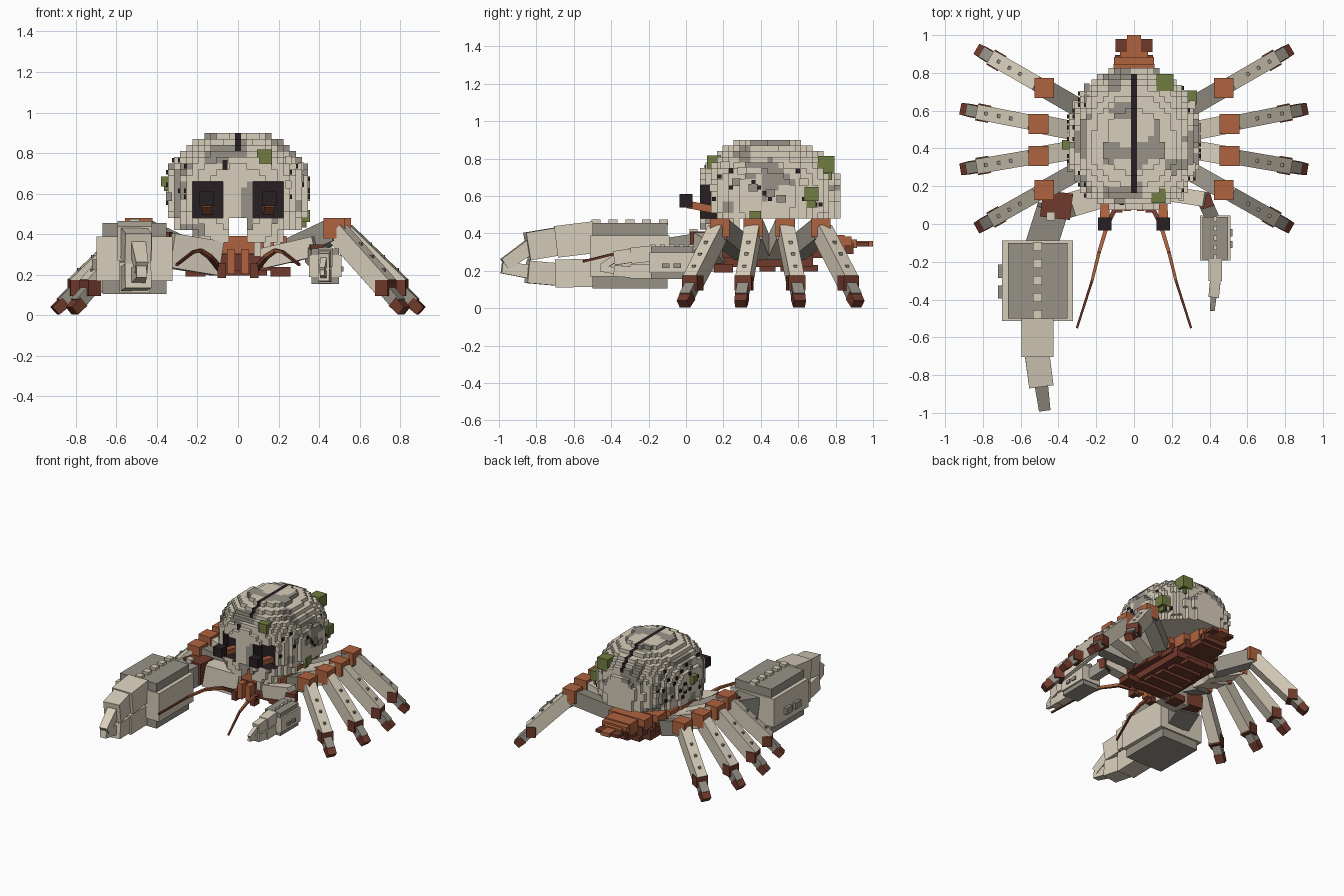
import bpy, bmesh, math, random
from mathutils import Vector, Matrix, noise

cube = bpy.data.objects.get("Cube")
if cube:
    bpy.data.objects.remove(cube)
random.seed(4)


def material(name, r, g, b):
    m = bpy.data.materials.new(name)
    m.use_nodes = True
    m.diffuse_color = (r, g, b, 1)
    m.node_tree.nodes["Principled BSDF"].inputs["Base Color"].default_value = (r, g, b, 1)
    return m


BONE = material("bone", 0.68, 0.61, 0.49)
GREY = material("grey_bone", 0.31, 0.29, 0.245)
ORANGE = material("orange_shell", 0.43, 0.125, 0.05)
BROWN = material("red_brown_shell", 0.165, 0.042, 0.025)
BLACK = material("black", 0.022, 0.014, 0.016)
MOSS = material("moss", 0.165, 0.2, 0.052)


def finish(name, bm, *mats):
    me = bpy.data.meshes.new(name)
    bmesh.ops.recalc_face_normals(bm, faces=bm.faces)
    bm.to_mesh(me)
    bm.free()
    for m in mats:
        me.materials.append(m)
    ob = bpy.data.objects.new(name, me)
    bpy.context.scene.collection.objects.link(ob)


def box(name, c, size, mat, yaw=0):
    bm = bmesh.new()
    mx = Matrix.Translation(c) @ Matrix.Rotation(yaw, 4, 'Z') @ Matrix.Diagonal((*size, 1))
    bmesh.ops.create_cube(bm, size=1, matrix=mx)
    finish(name, bm, mat)


def beam(name, a, b, w, h, mat, taper=1.0):
    """Bar from a to b, w wide and h high, scaled by taper at b."""
    a, b = Vector(a), Vector(b)
    d = (b - a).normalized()
    side = d.cross(Vector((0, 0, 1))).normalized()
    up = side.cross(d)
    bm = bmesh.new()
    bmesh.ops.create_cube(bm, size=1)
    for v in bm.verts:
        x, y, z = v.co
        k = taper if y > 0 else 1
        v.co = (b if y > 0 else a) + side * x * w * k + up * z * h * k
    finish(name, bm, mat)


# Skull: stepped dome of small blocks with carved sockets and nose
V = 0.03
CY = 0.45


def in_socket(x, y, z):
    return 0.07 < abs(x) < 0.23 and 0.48 < z < 0.66 and y < 0.21


def solid(x, y, z):
    if z < 0.36 or in_socket(x, y, z):
        return False
    if z < 0.48 and (y > 0.3 or abs(x) < 0.05):
        return False
    if z < 0.42 and abs(x) > 0.22:
        return False
    t = (z - 0.62) / 0.29 if z > 0.62 else (0.62 - z) / 0.5
    p = 2.35 if y < CY else 2.0
    ring = (abs(x) / 0.352) ** p + (abs(y - CY) / 0.385) ** p
    return ring + t ** 2.15 <= 1


def cell(i, j, k):
    return i * V, CY + j * V, 0.885 - k * V


def skull():
    cells = {(i, j, k) for i in range(-13, 14) for j in range(-14, 15)
             for k in range(20) if solid(*cell(i, j, k))}
    bm = bmesh.new()
    verts = {}
    steps = [Vector(s) for s in ((1, 0, 0), (-1, 0, 0), (0, 1, 0), (0, -1, 0), (0, 0, 1), (0, 0, -1))]
    for c in sorted(cells):
        x, y, z = cell(*c)
        for n in steps:
            out = (c[0] + int(n.x), c[1] + int(n.y), c[2] - int(n.z))
            if out in cells:
                continue
            u = Vector((n.y, n.z, n.x))
            w = n.cross(u)
            quad = []
            for p, q in ((-1, -1), (1, -1), (1, 1), (-1, 1)):
                co = Vector((x, y, z)) + (n + u * p + w * q) * V / 2
                key = tuple(round(e, 3) for e in co)
                if key not in verts:
                    verts[key] = bm.verts.new(co)
                quad.append(verts[key])
            f = bm.faces.new(quad)
            crack = c[0] == 0 and z > 0.74 and 0.16 < y < 0.79 and n.z >= 0
            if crack or in_socket(*cell(*out)):
                f.material_index = 2
            elif noise.noise(Vector((x, y, z)) * 7) > 0.25:
                f.material_index = 1
    finish("skull", bm, BONE, GREY, BLACK)
    return cells


cells = skull()

# Dark chips dotted around the sides of the skull, and raised crust blocks
rim = sorted(c for c in cells if 3 < c[2] < 12 and abs(c[0]) > 7 and
             (c[0] + (1 if c[0] > 0 else -1), c[1], c[2]) not in cells)
for i, c in enumerate(random.sample(rim, 36)):
    x, y, z = cell(*c)
    box(f"skull_chip_{i}", (x + math.copysign(V / 2, x), y, z), (0.022,) * 3, BLACK)
for i, c in enumerate(random.sample(rim, 14)):
    x, y, z = cell(*c)
    box(f"skull_crust_{i}", (x + math.copysign(0.01, x), y, z), (0.03, 0.05, 0.04), GREY if i % 2 else BONE)
for i, c in enumerate(((-0.065, 0.13, 0.74), (0, 0.12, 0.72))):
    box(f"brow_chip_{i}", c, (0.025, 0.06, 0.05), BLACK)

# Moss clumps
for i, (c, s) in enumerate((((0.13, 0.15, 0.78), 0.075), ((0.165, 0.75, 0.77), 0.09),
                            ((0.295, 0.67, 0.61), 0.075), ((0.325, 0.37, 0.49), 0.06),
                            ((-0.355, 0.42, 0.66), 0.05))):
    box(f"moss_{i}", c, (s, s, s), MOSS)
    box(f"moss_drip_{i}", (c[0], c[1], c[2] - s * 0.7), (s * 0.4, s * 0.7, s * 0.5), MOSS)

# Teeth along the front of the upper jaw
for i in range(-4, 5):
    if abs(i) > 1:
        box(f"tooth_{i + 4}", (i * 0.048, 0.12 + 0.004 * i * i, 0.34), (0.036, 0.04, 0.1), BONE)

# Underbody and tail plates, narrowing to the back
box("chest_plate", (0, 0.42, 0.26), (0.34, 0.52, 0.08), BROWN)
for i in range(6):
    y = 0.23 + i * 0.113
    w = 0.48 - 0.033 * max(0, i - 1) ** 1.5
    box(f"body_plate_{i}", (0, y, 0.35), (w, 0.103, 0.085), ORANGE)
    box(f"body_rim_{i}", (0, y + 0.01, 0.305), (w * 0.95, 0.113, 0.07), BROWN)
    if i < 5:
        box(f"belly_plate_{i}", (0, y - 0.02, 0.215), (w * 0.6, 0.085, 0.035), BROWN)
box("tail_joint", (0, 0.85, 0.36), (0.21, 0.07, 0.045), ORANGE)
box("tail_joint_under", (0, 0.855, 0.32), (0.2, 0.08, 0.06), BROWN)
box("tail_neck", (0, 0.895, 0.345), (0.15, 0.04, 0.045), ORANGE)
box("tail_fan", (0, 0.945, 0.342), (0.195, 0.068, 0.022), BROWN)
box("tail_tip", (0, 0.95, 0.345), (0.075, 0.1, 0.03), ORANGE)

# Mouthparts, eyes, feelers and legs on both sides
FEELER = ((0.08, 0.12, 0.22), (0.14, 0, 0.29), (0.185, -0.15, 0.32), (0.222, -0.3, 0.312), (0.302, -0.55, 0.25))
LEGS = (((0.475, 0.72), (0.83, 0.925)), ((0.505, 0.53), (0.915, 0.61)),
        ((0.505, 0.36), (0.915, 0.29)), ((0.475, 0.18), (0.83, -0.02)))


def leg(tag, s, knee, tip, inner):
    k, t = Vector((knee[0] * s, knee[1], 0)), Vector((tip[0] * s, tip[1], 0))
    d = t - k
    yaw = math.atan2(d.y, d.x)

    def at(f, z):
        p = k + d * f
        return Vector((p.x, p.y, z))

    hip = k - d.normalized() * 0.27
    beam(f"{tag}_upper", (hip.x, hip.y, 0.31), at(0, 0.42), 0.1, 0.11, inner)
    box(f"{tag}_knee", at(0, 0.43), (0.105, 0.105, 0.1), ORANGE)
    a, b = at(0.04, 0.41), at(0.72, 0.14)
    beam(f"{tag}_lower", a, b, 0.08, 0.1, BONE)
    up = Vector((0.27 * math.cos(yaw), 0.27 * math.sin(yaw), d.length * 0.68)).normalized()
    for i, f in enumerate((0.35, 0.58, 0.82)):
        box(f"{tag}_stud_{i}", a.lerp(b, f) + up * 0.048, (0.018,) * 3, GREY, yaw)
    box(f"{tag}_ankle", at(0.715, 0.135), (0.07, 0.092, 0.08), BROWN, yaw)
    beam(f"{tag}_shin", at(0.74, 0.12), at(0.89, 0.06), 0.062, 0.06, GREY)
    beam(f"{tag}_foot", at(0.85, 0.068), at(0.97, 0.022), 0.07, 0.056, BROWN, 0.9)


for s, side in ((1, "left"), (-1, "right")):
    box(f"{side}_jaw", (s * 0.035, 0.1, 0.265), (0.04, 0.06, 0.12), ORANGE)
    box(f"{side}_jaw_foot", (s * 0.08, 0.09, 0.22), (0.04, 0.06, 0.07), BROWN)
    box(f"{side}_cheek_plate", (s * 0.21, 0.2, 0.215), (0.1, 0.1, 0.045), BROWN)
    beam(f"{side}_eye_stalk", (s * 0.15, 0.24, 0.51), (s * 0.155, 0.01, 0.555), 0.05, 0.04, ORANGE)
    box(f"{side}_eye", (s * 0.155, 0, 0.575), (0.072, 0.068, 0.07), BLACK)
    pts = [(x * s, y, z) for x, y, z in FEELER]
    for i, (a, b) in enumerate(zip(pts, pts[1:])):
        w = 0.026 - i * 0.004
        beam(f"{side}_feeler_{i}", a, b, w, w, ORANGE if 0 < i < 3 else BROWN, 0.85)
    for i, (knee, tip) in enumerate(LEGS):
        leg(f"{side}_leg_{i}", s, knee, tip, GREY if i in (0, 3) else BONE)


def claw(tag, centre, scale, s):
    """Pincer reaching forward; s points to the inner side."""
    c, k = Vector(centre), Vector(scale)

    def at(x, y, z):
        return c + Vector((x * s * k.x, y * k.y, z * k.z))

    def block(name, p, size, mat):
        box(f"{tag}_{name}", at(*p), [e * f for e, f in zip(size, k)], mat)

    def bar(name, a, b, w, h, taper=1.0):
        beam(f"{tag}_{name}", at(*a), at(*b), w * k.x, h * k.z, BONE, taper)

    block("palm_core", (0, 0, 0), (0.315, 0.4, 0.35), GREY)
    block("palm_shell", (0, 0, 0), (0.375, 0.425, 0.22), BONE)
    for i in range(5):
        block(f"ridge_{i}", (0, -0.18 + 0.09 * i, 0.18), (0.048, 0.048, 0.03), BONE)
    for i, y in enumerate((0.05, -0.06)):
        block(f"side_knob_{i}", (-0.195, y, -0.03), (0.03, 0.07, 0.05), GREY)
    bar("upper_finger_base", (0, -0.19, 0.1), (0, -0.395, 0.075), 0.17, 0.17)
    bar("upper_finger_middle", (-0.005, -0.37, 0.08), (0.018, -0.55, 0.05), 0.13, 0.15)
    bar("upper_finger_tip", (0.015, -0.52, 0.06), (0.035, -0.67, -0.045), 0.072, 0.08, 0.85)
    bar("lower_finger_base", (0, -0.19, -0.09), (0, -0.4, -0.095), 0.15, 0.15)
    bar("lower_finger_middle", (-0.005, -0.38, -0.1), (0.018, -0.55, -0.085), 0.13, 0.12)
    bar("lower_finger_tip", (0.015, -0.52, -0.085), (0.035, -0.685, -0.065), 0.072, 0.08, 0.7)


claw("big_claw", (-0.51, -0.3, 0.28), (1, 1, 1), 1)
claw("small_claw", (0.43, -0.075, 0.243), (0.43, 0.56, 0.5), -1)

# Arms joining the claws to the body
beam("big_arm_shoulder", (-0.1, 0.17, 0.28), (-0.34, 0.1, 0.32), 0.13, 0.17, BONE)
box("big_arm_elbow", (-0.41, 0.1, 0.33), (0.16, 0.14, 0.16), BROWN, -0.12)
beam("big_arm_wrist", (-0.43, 0.08, 0.32), (-0.49, -0.11, 0.29), 0.17, 0.16, GREY)
box("big_arm_stud", (-0.44, 0.04, 0.41), (0.045, 0.045, 0.03), BONE)
beam("small_arm_shoulder", (0.12, 0.17, 0.28), (0.38, 0.13, 0.34), 0.08, 0.1, BONE)
box("small_arm_elbow", (0.38, 0.12, 0.31), (0.07, 0.07, 0.08), BROWN, 0.3)
beam("small_arm_wrist", (0.37, 0.13, 0.3), (0.42, 0.02, 0.25), 0.075, 0.08, GREY)
